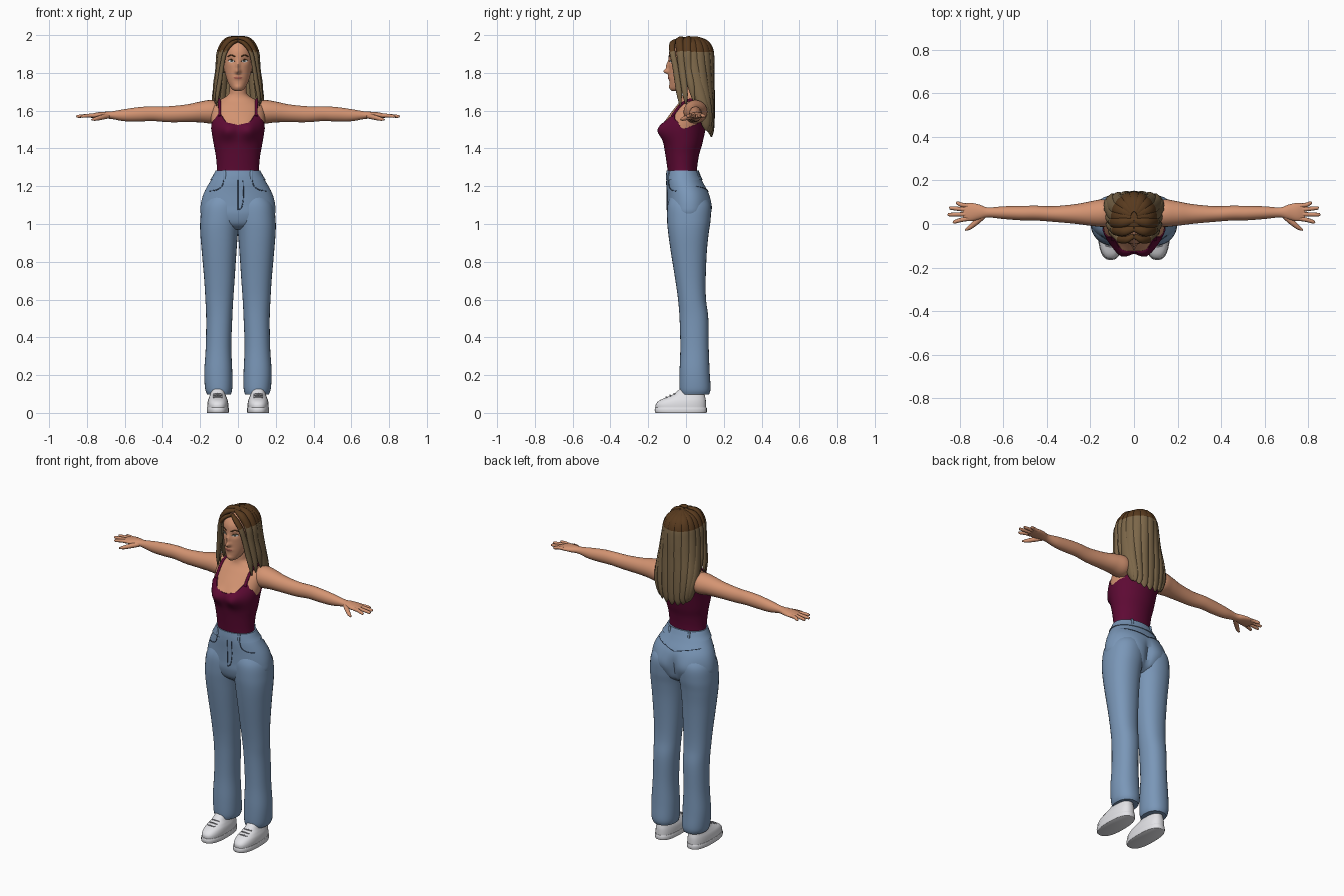
import bpy, math
from math import sin, cos, exp, pi, radians
from mathutils import Vector
from mathutils.bvhtree import BVHTree


def material(name, r, g, b):
    m = bpy.data.materials.new(name)
    m.diffuse_color = [(c / 255 / 12.92 if c < 11 else ((c / 255 + .055) / 1.055) ** 2.4)
                       for c in (r, g, b)] + [1]
    return m


SKIN = material("skin", 212, 148, 114)
ROOT = material("dark_hair", 88, 58, 30)
HAIR = material("light_hair", 124, 103, 73)
TOP = material("maroon_cloth", 94, 10, 52)
DENIM = material("denim", 122, 151, 184)
SEAM = material("denim_seam", 70, 90, 118)
WHITE = material("white", 228, 228, 232)
LIP = material("lip", 172, 98, 84)
IRIS = material("iris", 70, 80, 75)
LACE = material("lace_grey", 165, 165, 172)


def spline(keys, n):
    """Catmull-Rom samples through tuples of any length."""
    k = [keys[0]] + list(keys) + [keys[-1]]
    out = []
    for i in range(1, len(k) - 2):
        for j in range(n):
            t = j / n
            out.append(tuple(.5 * (2 * b + (c - a) * t + (2 * a - 5 * b + 4 * c - d) * t * t
                                   + (3 * b - a - 3 * c + d) * t ** 3)
                             for a, b, c, d in zip(*k[i - 1:i + 3])))
    return out + [tuple(keys[-1])]


def skin(name, rings, mats, mirror=False, caps=True, rule=None):
    """Bridge rings of points into a smooth mesh."""
    n = len(rings[0])
    faces = [(i * n + j, i * n + (j + 1) % n, (i + 1) * n + (j + 1) % n, (i + 1) * n + j)
             for i in range(len(rings) - 1) for j in range(n)]
    if caps:
        faces += [tuple(range(n))[::-1], tuple(range((len(rings) - 1) * n, len(rings) * n))]
    me = bpy.data.meshes.new(name)
    me.from_pydata([tuple(p) for r in rings for p in r], [], faces)
    for m in mats if isinstance(mats, (list, tuple)) else [mats]:
        me.materials.append(m)
    if rule:
        for p in me.polygons:
            p.material_index = rule(p.center)
    ob = bpy.data.objects.new(name, me)
    bpy.context.collection.objects.link(ob)
    bpy.context.view_layer.objects.active = ob
    ob.select_set(True)
    bpy.ops.object.mode_set(mode='EDIT')
    bpy.ops.mesh.select_all(action='SELECT')
    bpy.ops.mesh.normals_make_consistent(inside=False)
    bpy.ops.object.mode_set(mode='OBJECT')
    bpy.ops.object.shade_smooth_by_angle(angle=radians(50))
    ob.select_set(False)
    if mirror:
        ob.modifiers.new("mirror", 'MIRROR')
    return ob


def section(key, ang, p=2, grow=0):
    h, a0, a1, b0, b1 = key
    pw = lambda v: math.copysign(abs(v) ** (2 / p), v)
    return Vector(((a0 + a1) / 2 + ((a1 - a0) / 2 + grow) * pw(cos(ang)),
                   (b0 + b1) / 2 + ((b1 - b0) / 2 + grow) * pw(sin(ang)), h))


def loft(name, keys, mats, n=32, seg=6, p=2, deform=None, along_x=False, grow=0, **kw):
    rings = []
    for k in spline(keys, seg):
        ring = [section(k, 2 * pi * j / n, p, grow) for j in range(n)]
        if deform:
            ring = [deform(v) for v in ring]
        rings.append([Vector((v.z, v.y, v.x)) for v in ring] if along_x else ring)
    return skin(name, rings, mats, **kw)


def tube(name, pts, mats, ref=(0, 1, 0), flat=1, n=10, seg=5, **kw):
    """Tube through (x, y, z, radius); flat scales it along ref."""
    s = spline(pts, seg)
    P = [Vector(q[:3]) for q in s]
    rings = []
    for i, c in enumerate(P):
        t = (P[min(i + 1, len(P) - 1)] - P[max(i - 1, 0)]).normalized()
        side = t.cross(Vector(ref)).normalized()
        up = side.cross(t)
        rings.append([c + s[i][3] * (side * cos(2 * pi * j / n) + up * flat * sin(2 * pi * j / n))
                      for j in range(n)])
    return skin(name, rings, mats, **kw)


def sym(rows):
    return [(z, -r, r, a, b) for z, r, a, b in rows]


def bump(v, x, z, sx, sz):
    return exp(-((abs(v.x) - x) / sx) ** 2 - ((v.z - z) / sz) ** 2)


# torso and neck
TORSO = sym([(1.20, .12, -.085, .06), (1.28, .107, -.092, .053), (1.36, .112, -.103, .063),
             (1.42, .123, -.113, .08), (1.50, .136, -.126, .098), (1.56, .143, -.10, .108),
             (1.62, .138, -.055, .11), (1.655, .10, -.028, .10), (1.68, .056, -.02, .08),
             (1.71, .045, -.02, .065), (1.78, .045, -.02, .06)])


def bust(v):
    if v.y < 0:
        v.y -= .028 * bump(v, .058, 1.495, .045, .045) * min(1, -v.y / .05)
    return v


loft("torso", TORSO, SKIN, n=48, deform=bust)
SAMPLES = spline(TORSO, 12)


def torso_point(z, ang, grow):
    i = max(j for j, k in enumerate(SAMPLES[:-1]) if k[0] <= z + 1e-6)
    a, b = SAMPLES[i], SAMPLES[i + 1]
    t = (z - a[0]) / (b[0] - a[0])
    return bust(section([p + (q - p) * t for p, q in zip(a, b)], ang, 2, grow))


# tank top with scooped neck and arm holes
NECK = [(0, 1.525), (22, 1.535), (42, 1.585), (60, 1.55), (90, 1.505), (122, 1.525), (140, 1.57), (180, 1.53)]


def neckline(ang):
    d = abs((math.degrees(ang) + 90 + 180) % 360 - 180)
    for (a, za), (b, zb) in zip(NECK, NECK[1:]):
        if d <= b:
            t = (d - a) / (b - a)
            return za + (zb - za) * t * t * (3 - 2 * t)
    return NECK[-1][1]


angs = [2 * pi * j / 72 for j in range(72)]
rings = [[torso_point(1.262 + (neckline(a) - 1.262) * i / 24, a, .005) for a in angs] for i in range(25)]
skin("tank_top", rings + [[torso_point(neckline(a), a, -.004) for a in angs]], TOP, caps=False)

# shoulder straps
strap = []
for z, side in [(1.57, -1), (1.60, -1), (1.63, -1), (1.654, -1), (1.654, 1), (1.63, 1), (1.60, 1), (1.56, 1)]:
    k = min(SAMPLES, key=lambda s: abs(s[0] - z))
    strap.append((*torso_point(z, side * math.acos(min(1, .094 / k[2])), .004), .008))
tube("shoulder_strap", strap, TOP, ref=(1, 0, 0), mirror=True)

# arms, fingers and thumbs
ARM = [(.09, 1.59, .045, .05, .05), (.14, 1.594, .05, .062, .063), (.20, 1.593, .048, .055, .056),
       (.27, 1.586, .046, .047, .045), (.37, 1.581, .046, .042, .036), (.45, 1.584, .05, .039, .034),
       (.52, 1.581, .05, .038, .033), (.60, 1.576, .052, .032, .029), (.67, 1.576, .053, .020, .023),
       (.71, 1.576, .055, .018, .034), (.75, 1.575, .055, .015, .042), (.785, 1.572, .055, .009, .037)]
loft("arm", [(x, z - rz, z + rz, y - ry, y + ry) for x, z, y, rz, ry in ARM], SKIN, n=24,
     along_x=True, mirror=True)
for y0, y1, x1 in [(.024, .010, .832), (.045, .043, .855), (.066, .073, .848), (.084, .096, .818)]:
    tube("finger", [(.76, y0, 1.574, .010), (.79, y0 * .7 + y1 * .3, 1.574, .010),
                    (x1 - .008, y1, 1.570, .008), (x1, y1, 1.569, .003)], SKIN, ref=(0, 0, 1), mirror=True)
tube("thumb", [(.69, .04, 1.572, .014), (.725, .008, 1.564, .013), (.755, -.016, 1.556, .010),
               (.775, -.028, 1.552, .004)], SKIN, ref=(0, 0, 1), mirror=True)

# trouser legs
LEG = [(.098, .037, .163, -.028, .122), (.13, .030, .174, -.034, .130), (.22, .030, .178, -.034, .125),
       (.35, .035, .170, -.030, .120), (.50, .030, .168, -.034, .118), (.60, .025, .172, -.042, .106),
       (.70, .018, .178, -.056, .104), (.85, .008, .191, -.080, .110), (.95, .0, .199, -.094, .120),
       (1.02, -.01, .199, -.10, .130), (1.10, -.02, .188, -.098, .13), (1.16, -.02, .15, -.08, .10)]
loft("trouser_leg", LEG, DENIM, p=2.2, mirror=True)

# trouser hips with seat crease
HIPS = sym([(.97, .09, -.05, .07), (1.0, .15, -.085, .11), (1.05, .194, -.10, .13), (1.10, .197, -.10, .133),
            (1.16, .182, -.10, .122), (1.22, .150, -.102, .09), (1.26, .124, -.10, .07), (1.278, .115, -.098, .062)])


def seat(v):
    if v.y > .02:
        v.y += .010 * bump(v, .085, 1.09, .05, .05) - .022 * bump(v, 0, 1.06, .02, .07)
    return v


hips = loft("trouser_hips", HIPS, DENIM, n=64, p=2.1, deform=seat)
loft("waistband", sym([(1.234, .142, -.102, .083), (1.255, .128, -.101, .073), (1.282, .114, -.098, .062)]),
     DENIM, p=2.1, grow=.005)


def caster(ob):
    return BVHTree.FromPolygons([v.co for v in ob.data.vertices], [p.vertices for p in ob.data.polygons])


def project(tree, x, z, side=-1, off=.001):
    hit = tree.ray_cast(Vector((x, side, z)), Vector((0, -side, 0)))[0]
    return (x, (hit.y if hit else 0) + side * off, z)


# denim seams, pockets and belt loops
HT = caster(hips)
LINES = [("fly_seam", [(.027, 1.23), (.029, 1.15), (.02, 1.09), (0, 1.075)], -1, False),
         ("fly_edge", [(0, 1.275), (0, 1.18), (0, 1.075)], -1, False),
         ("front_pocket", [(.075, 1.235), (.085, 1.20), (.115, 1.18), (.15, 1.175)], -1, True),
         ("back_yoke", [(0, 1.17), (.06, 1.185), (.14, 1.20)], 1, True)]
for name, pts, side, mir in LINES:
    path = [(*project(HT, *q, side), .0022) for q in spline(pts, 3)]
    tube(name, path, SEAM, n=6, seg=2, mirror=mir)
for x, side in [(.07, -1), (.065, 1)]:
    y = project(HT, x, 1.255, side)[1]
    tube("belt_loop", [(x, y + side * .003, 1.232, .007), (x, y + side * .004, 1.255, .007),
                       (x, y - side * .002, 1.284, .007)], DENIM, flat=.7, mirror=True)

# shoes
loft("shoe", [(.02, .051, .162, -.160, .106), (.045, .051, .162, -.160, .106), (.065, .054, .159, -.142, .105),
              (.082, .06, .153, -.105, .102), (.10, .066, .147, -.065, .098), (.13, .07, .142, -.03, .09)],
     WHITE, p=2.5, mirror=True)
loft("shoe_sole", [(0, .05, .163, -.160, .107), (.004, .048, .165, -.165, .110), (.025, .048, .165, -.165, .110),
                   (.028, .051, .162, -.161, .107)], WHITE, p=2.5, seg=2, mirror=True)
for y, z in [(-.105, .084), (-.085, .093), (-.064, .102)]:
    tube("shoe_lace", [(.083, y + .006, z - .004, .004), (.107, y, z, .004), (.131, y + .006, z - .004, .004)],
         LACE, n=6, mirror=True)

# head with sculpted face
HEAD = sym([(1.703, .015, -.074, -.03), (1.715, .033, -.084, 0), (1.74, .049, -.087, .03), (1.775, .062, -.089, .06),
            (1.82, .073, -.091, .10), (1.87, .079, -.092, .12), (1.92, .076, -.087, .12),
            (1.96, .056, -.062, .10), (1.978, .03, -.03, .06)])


def face(v):
    if v.y < -.02:
        v.y += (-.026 * bump(v, 0, 1.807, .013, .013) - .014 * bump(v, 0, 1.835, .010, .024)
                + .007 * bump(v, .034, 1.863, .018, .014) - .006 * bump(v, 0, 1.775, .022, .011)
                - .004 * bump(v, 0, 1.725, .018, .012))
    return v


FT = caster(loft("head", HEAD, SKIN, n=96, seg=10, deform=face))


def patch(name, x, z, rx, rz, mat, off, **kw):
    skin(name, [[project(FT, x + s * rx * cos(a), z + s * rz * sin(a), -1, off)
                 for a in angs[::3]] for s in (1, .66, .33, .03)], mat, **kw)


patch("eye_white", .034, 1.863, .016, .007, WHITE, .0015, mirror=True)
patch("iris", .034, 1.863, .0065, .0065, IRIS, .003, mirror=True)
patch("lips", 0, 1.774, .023, .007, LIP, .0015)
for name, pts, r in [("eyelash", [(.017, 1.861), (.034, 1.871), (.052, 1.865)], .002),
                     ("eyebrow", [(.016, 1.886), (.036, 1.895), (.056, 1.885)], .003)]:
    tube(name, [(*project(FT, *q), r) for q in spline(pts, 3)], ROOT, n=6, seg=2, mirror=True)

# hair cap
shade = lambda c: 0 if c.z > 1.915 else 1
loft("hair_cap", sym([(1.80, .085, -.02, .12), (1.85, .096, -.055, .13), (1.92, .088, -.064, .127),
                      (1.96, .066, -.048, .11), (1.985, .035, -.02, .07), (1.992, .01, .01, .04)]),
     [ROOT, HAIR], rule=shade)

# long strands down the back
FALL = [(1.986, .012, .03, .025, .014), (1.962, .062, .03, .075, .024), (1.92, .088, .032, .098, .028),
        (1.85, .10, .037, .098, .029), (1.75, .112, .055, .08, .030), (1.65, .122, .08, .056, .031),
        (1.55, .118, .098, .038, .029), (1.49, .105, .105, .030, .022), (1.46, .098, .108, .026, .006)]
for i in range(9):
    phi = radians(-88 + 22 * i)
    lift = .035 * abs(sin(phi)) ** 2
    pts = [(rx * sin(phi), cy + ry * cos(phi), z + (lift if z < 1.6 else 0), r) for z, rx, cy, ry, r in FALL]
    tube("back_strand", pts, [ROOT, HAIR], ref=(sin(phi), cos(phi), .2), flat=.55, n=12, rule=shade)

# front locks swept from the centre parting
LOCKS = [[(.0, -.052, 1.970, .012), (.035, -.072, 1.955, .016), (.068, -.072, 1.91, .016), (.084, -.058, 1.84, .016),
          (.096, -.045, 1.76, .017), (.108, -.036, 1.69, .015), (.113, -.03, 1.625, .004)],
         [(.0, -.02, 1.983, .014), (.05, -.035, 1.970, .022), (.088, -.03, 1.91, .022), (.10, -.022, 1.83, .020),
          (.112, -.012, 1.75, .018), (.12, -.004, 1.68, .014), (.118, .0, 1.635, .004)],
         [(.0, .015, 1.985, .014), (.058, .005, 1.970, .024), (.095, .005, 1.91, .024), (.104, .012, 1.82, .022),
          (.118, .028, 1.73, .020), (.124, .042, 1.65, .005)]]
for pts in LOCKS:
    tube("front_lock", pts, [ROOT, HAIR], ref=(1, -.3, .3), flat=.7, n=12, rule=shade, mirror=True)
